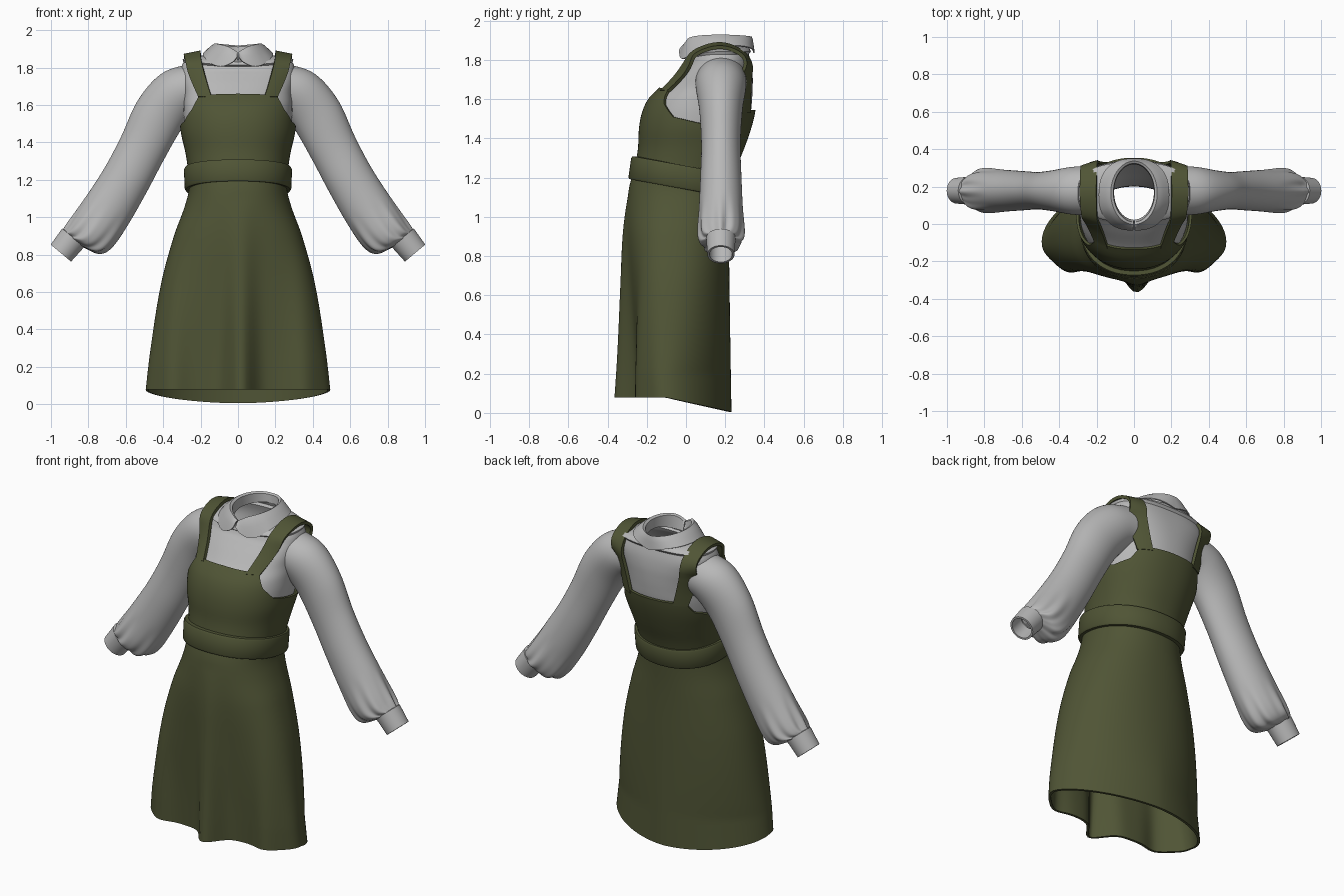
import bpy, bmesh, math
from math import sin, cos, pi, exp, radians, degrees

if "Cube" in bpy.data.objects:
    bpy.data.objects.remove(bpy.data.objects["Cube"])


def material(name, rgb):
    m = bpy.data.materials.new(name)
    m.diffuse_color = (*rgb, 1)
    m.use_nodes = True
    m.node_tree.nodes["Principled BSDF"].inputs["Base Color"].default_value = m.diffuse_color
    return m


GREEN = material("olive green cloth", (0.08, 0.09, 0.036))
GREY = material("light grey cloth", (0.48, 0.48, 0.48))


def spline(keys, t):
    """Smooth interpolation of rows (t, values...)."""
    t = min(max(t, keys[0][0]), keys[-1][0])
    n = len(keys) - 1
    i = 0
    while i < n - 1 and t > keys[i + 1][0]:
        i += 1
    a, b = keys[i], keys[i + 1]
    p, q = keys[max(i - 1, 0)], keys[min(i + 2, n)]
    h = b[0] - a[0]
    u = (t - a[0]) / h
    out = []
    for k in range(1, len(a)):
        ma = (b[k] - p[k]) / (b[0] - p[0]) * h
        mb = (q[k] - a[k]) / (q[0] - a[0]) * h
        out.append((2*u**3 - 3*u*u + 1)*a[k] + (u**3 - 2*u*u + u)*ma
                   + (3*u*u - 2*u**3)*b[k] + (u**3 - u*u)*mb)
    return out


def linear(keys, t):
    for a, b in zip(keys, keys[1:]):
        if t <= b[0]:
            return a[1] + (b[1] - a[1]) * (t - a[0]) / (b[0] - a[0])
    return keys[-1][1]


def sheet(name, fn, rows, cols, mat, closed=True, loop_rows=False, thick=0.0):
    """Grid surface from fn(row, col), with optional cloth thickness."""
    bm = bmesh.new()
    v = [[bm.verts.new(fn(i, j)) for j in range(cols)] for i in range(rows)]
    for i in range(rows if loop_rows else rows - 1):
        for j in range(cols if closed else cols - 1):
            r, c = (i + 1) % rows, (j + 1) % cols
            bm.faces.new((v[i][j], v[i][c], v[r][c], v[r][j]))
    bmesh.ops.recalc_face_normals(bm, faces=bm.faces)
    me = bpy.data.meshes.new(name)
    bm.to_mesh(me)
    bm.free()
    me.materials.append(mat)
    ob = bpy.data.objects.new(name, me)
    bpy.context.collection.objects.link(ob)
    bpy.ops.object.select_all(action='DESELECT')
    ob.select_set(True)
    bpy.context.view_layer.objects.active = ob
    if thick:
        s = ob.modifiers.new("cloth", 'SOLIDIFY')
        s.thickness, s.offset = thick, 0
        bpy.ops.object.modifier_apply(modifier=s.name)
    bpy.ops.object.shade_smooth_by_angle(angle=radians(50))
    return ob


def oval(hw, yf, yb, n, p, shift=0.0, nb=None):
    """Superellipse point at angle p from the front; the back half may differ."""
    s, c = sin(p), cos(p)
    if c < 0 and nb:
        n = nb
    r = (abs(s)**n + abs(c)**n) ** (-1 / n)
    cy = (yf + yb) / 2 + shift
    return hw * s * r, cy - (cy - yf if c > 0 else yb - cy) * c * r


# Body cross-sections: height, half width, front y, back y, squareness
BODY = [(0, .495, -.235, .225, 2.6), (.3, .46, -.25, .22, 2.6),
        (.65, .403, -.275, .215, 2.4), (.9, .335, -.293, .212, 2.3),
        (1.05, .28, -.293, .215, 2.2), (1.15, .255, -.283, .223, 2.2),
        (1.25, .26, -.255, .25, 2.2), (1.35, .275, -.238, .29, 2.2),
        (1.45, .298, -.233, .325, 2.2), (1.53, .305, -.218, .345, 2.2),
        (1.6, .305, -.185, .352, 2.2), (1.66, .305, -.125, .355, 2.25),
        (1.72, .315, -.07, .355, 2.35), (1.78, .32, -.015, .348, 2.5),
        (1.83, .305, .005, .335, 2.5), (1.858, .26, .01, .325, 2.4),
        (1.87, .125, .015, .32, 2.1)]


def body(z, p, off=0.0):
    hw, yf, yb, n = spline(BODY, z)
    low = min(1, max(0, (1.1 - z) / .9))
    x, y = oval(hw + off, yf - off, yb + off, n, p,
                -.085 * low, n - (n - 1.75) * low)
    k = max(0, (1.1 - z) / 1.02) * max(0, cos(p))   # skirt folds
    y -= k * (.12 * exp(-((x - .015) / .075)**2)
              + .055 * exp(-((abs(x) - .36) / .08)**2))
    return x, y, z


def skin_y(x, z, sign):
    """Front (-1) or back (1) y of the body at x, z."""
    hw, yf, yb, n = spline(BODY, z)
    return (yf + yb) / 2 + sign * (yb - yf) / 2 * max(0, 1 - abs(x / hw)**n)**(1 / n)


def fold(p):
    d = degrees(p) % 360
    return min(d, 360 - d)


# Pinafore: bodice and skirt in one surface, armholes cut by the top edge
TOP = [(0, 1.655), (40, 1.65), (50, 1.575), (65, 1.51), (90, 1.482),
       (115, 1.46), (132, 1.48), (141, 1.545), (180, 1.545)]
COLS, ROWS = 144, 64


def dress(i, j):
    p = 2 * pi * j / COLS
    lo = min(.1 - (body(.08, p)[1] + .2) / .43 * .096, .078)
    hi = linear(TOP, fold(p))
    return body(lo + (hi - lo) * i / (ROWS - 1), p)


sheet("pinafore_dress", dress, ROWS, COLS, GREEN, thick=.014)

# Belt, sloping down to the back
BELT = [(0, -.058), (.025, -.058), (.031, -.048), (.031, .048), (.025, .058), (0, .058)]


def belt(i, j):
    p = 2 * pi * j / 96
    off, dz = BELT[i]
    z = 1.252 - .19 * (body(1.22, p)[1] + .27)
    x, y, _ = body(z + dz * .6, p, off)
    return x, y, z + dz


sheet("belt", belt, len(BELT), 96, GREEN, loop_rows=True)

# Shoulder straps: inner x, y, z and outer x, y, z along the path
STRAP = [(0, .14, -.135, 1.64, .21, -.1, 1.64),
         (1, .148, -.118, 1.665, .218, -.085, 1.66),
         (2, .165, -.068, 1.72, .242, -.032, 1.715),
         (3, .183, -.012, 1.785, .265, .01, 1.775),
         (4, .197, .045, 1.845, .28, .055, 1.83),
         (5, .2, .14, 1.88, .288, .14, 1.862),
         (6, .2, .22, 1.875, .288, .22, 1.858),
         (7, .197, .3, 1.83, .285, .295, 1.815),
         (8, .19, .345, 1.745, .275, .335, 1.74),
         (9, .168, .35, 1.65, .248, .325, 1.645),
         (10, .138, .338, 1.53, .212, .29, 1.53)]
for side, sx in (("left", 1), ("right", -1)):
    def strap(i, j):
        a = spline(STRAP, i / 4)
        u = j / 4
        x, y, z = (a[k] + (a[k + 3] - a[k]) * u for k in range(3))
        w = min(1, max(0, (1.82 - z) / .1))     # hug the body low down
        sign = -1 if i < 22 else 1
        y = w * (skin_y(x, z, sign) + sign * .002) + (1 - w) * y
        return sx * x, y, z
    sheet(side + "_strap", strap, 41, 5, GREEN, closed=False, thick=.018)


# Blouse torso, neckline dropped at the front
def torso(i, j):
    p = 2 * pi * j / 96
    x, y, z = body(1.05 + .82 * i / 60, p, -.015 if i < 58 else 0)
    drop = min(1, max(0, (z - 1.77) / .1)) * max(0, cos(p))**2
    return x, y, z - .04 * drop


sheet("blouse_torso", torso, 61, 96, GREY)

# Puffed sleeves: path x, z, radius in plane, radius in y, downward angle
SLEEVE = [(0, .21, 1.7, .13, .13, 22), (1, .32, 1.66, .14, .128, 42),
          (2, .42, 1.545, .14, .11, 58), (3, .51, 1.37, .13, .1, 62),
          (4, .6, 1.2, .13, .105, 60), (5, .7, 1.035, .135, .112, 57),
          (6, .778, .922, .132, .117, 52), (7, .832, .878, .112, .103, 50),
          (8, .885, .885, .066, .066, 50)]
# Cuffs: same layout, with a short return inside
CUFF = [(0, .878, .893, .06, .06, 50), (1, .881, .89, .077, .075, 50),
        (2, .947, .808, .071, .069, 50), (3, .947, .808, .06, .058, 50),
        (4, .885, .885, .058, .058, 50)]


def ring(row, a, sx, ripple=0.0):
    x, z, rn, ry, ang = row
    ang = radians(ang)
    w = 1 + ripple * (cos(8 * a + .6) + .5 * cos(13 * a))
    d = rn * w * cos(a)
    return sx * (x + d * sin(ang)), .178 + ry * w * sin(a), z + d * cos(ang)


for side, sx in (("left", 1), ("right", -1)):
    def sleeve(i, j):
        u = i / 6
        ripple = .05 * max(0, min(1, (u - 4.8) / 1.8))
        return ring(spline(SLEEVE, u), 2 * pi * j / 96, sx, ripple)

    def cuff(i, j):
        return ring(CUFF[i][1:], 2 * pi * j / 40, sx)

    sheet(side + "_sleeve", sleeve, 49, 96, GREY)
    sheet(side + "_cuff", cuff, len(CUFF), 40, GREY)

# Rounded collar, split at the front: inner edge, fold line, outer edge
FOLD_Z = [(0, 1.878), (30, 1.912), (90, 1.926), (180, 1.915)]
EDGE_Z = [(0, 1.86), (8, 1.83), (26, 1.806), (45, 1.818), (65, 1.85),
          (95, 1.872), (140, 1.866), (180, 1.835)]


def collar(i, j):
    p = radians(1.5 + 357 * j / 120)
    d = fold(p)
    zf, ze = spline(FOLD_Z, d)[0], spline(EDGE_Z, d)[0]
    if i == 0:
        return *oval(.11, .02, .322, 2, p), 1.865 - .04 * max(0, cos(p))**2
    if i == 1:
        return *oval(.113, .008, .327, 2, p), zf - .006
    if i == 2:
        return *oval(.124, -.002, .335, 2, p), zf
    t = (i - 2) / 4
    x, y = oval(.124 + .062 * t, -.002 - .03 * t**.8, .335 + .012 * t,
                2 + .4 * t, p)
    return x, y, zf + (ze - zf) * t**1.2


sheet("collar", collar, 7, 121, GREY, closed=False, thick=.007)
